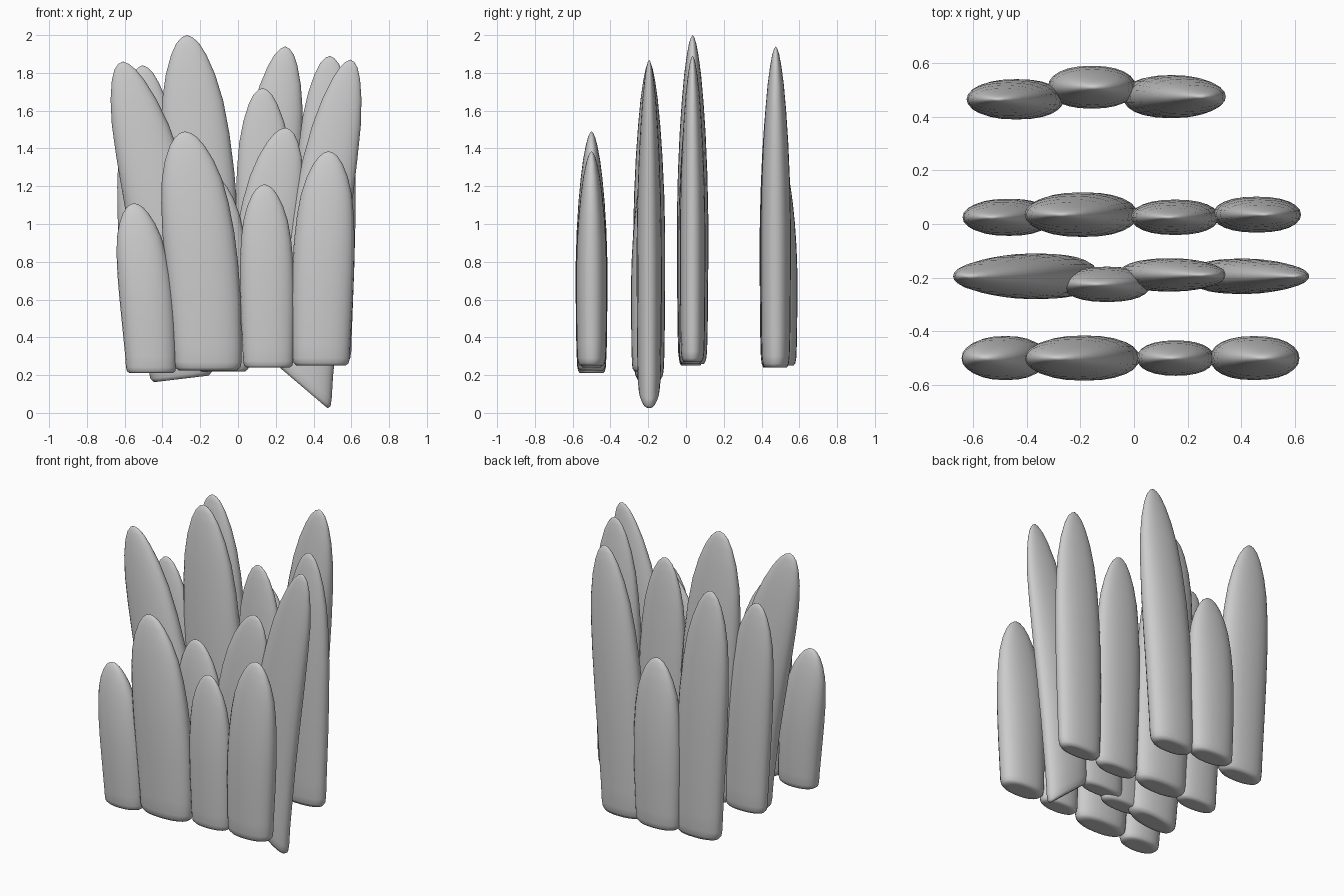
import bpy, bmesh
from math import sin, cos, tau, copysign

if "Cube" in bpy.data.objects:
    bpy.data.objects.remove(bpy.data.objects["Cube"])

SIDES = 24
# blade profile: (height fraction, width factor, thickness factor)
PROFILE = [(0, .55, .5), (.0, .80, .74), (.012, .90, .86), (.035, .935, .92), (.1, .95, .96),
           (.3, 1, 1), (.45, 1.01, 1), (.58, .99, .94), (.7, .93, .83), (.8, .83, .69),
           (.88, .67, .54), (.94, .48, .37), (.975, .31, .23), (.993, .15, .11)]


def rounded(v, p=.9):
    return copysign(abs(v) ** p, v)


def blade(name, base_x, top_x, y, z0, z1, half_w, half_t, tilt=0):
    """Flattened leaning almond blade, blunt below and rounded to a tip above."""
    bm = bmesh.new()
    rings = []
    for t, w, d in PROFILE:
        cx = base_x + (top_x - base_x) * t ** 1.6
        ring = []
        for i in range(SIDES):
            a = tau * i / SIDES
            dx = half_w * w * rounded(cos(a))
            dy = half_t * d * rounded(sin(a))
            z = z0 + (z1 - z0) * t + tilt * dx * max(0, 1 - 1.5 * t)
            ring.append(bm.verts.new((cx + dx, y + dy, z)))
        rings.append(ring)
    for low, high in zip(rings, rings[1:]):
        for i in range(SIDES):
            j = (i + 1) % SIDES
            bm.faces.new((low[i], low[j], high[j], high[i]))
    bm.faces.new(rings[0][::-1])
    tip = bm.verts.new((top_x, y, z1))
    for i in range(SIDES):
        bm.faces.new((rings[-1][i], rings[-1][(i + 1) % SIDES], tip))
    for f in bm.faces:
        f.smooth = True
    bmesh.ops.recalc_face_normals(bm, faces=bm.faces)
    mesh = bpy.data.meshes.new(name)
    bm.to_mesh(mesh)
    bm.free()
    bpy.context.collection.objects.link(bpy.data.objects.new(name, mesh))


# rows front to back: base x, top x, y, bottom z, top z, half width, half thickness, base tilt
ROWS = {
    "front_row": [
        (-.46, -.55, -.50, .21, 1.11, .142, .082),
        (-.16, -.28, -.50, .225, 1.49, .192, .084),
        (.16, .14, -.50, .24, 1.21, .142, .066),
        (.44, .48, -.50, .25, 1.385, .162, .082)],
    "second_row": [
        (-.30, -.61, -.195, .18, 1.86, .182, .085, .12),
        (-.09, -.14, -.225, .22, 1.26, .16, .066),
        (.10, .25, -.19, .24, 1.51, .17, .062),
        (.35, .595, -.195, .13, 1.87, .155, .066, -.85)],
    "third_row": [
        (-.45, -.53, .025, .25, 1.60, .155, .069),
        (-.17, -.27, .035, .26, 2.00, .195, .083),
        (.16, .13, .025, .26, 1.72, .16, .066),
        (.45, .485, .035, .27, 1.89, .16, .067)],
    "back_row": [
        (-.42, -.505, .465, .24, 1.84, .168, .075),
        (-.16, -.15, .51, .25, 1.33, .162, .080),
        (.11, .25, .475, .24, 1.94, .162, .080)],
}
for row, blades in ROWS.items():
    for n, spec in enumerate(blades, 1):
        blade(f"{row}_blade_{n}", *spec)
